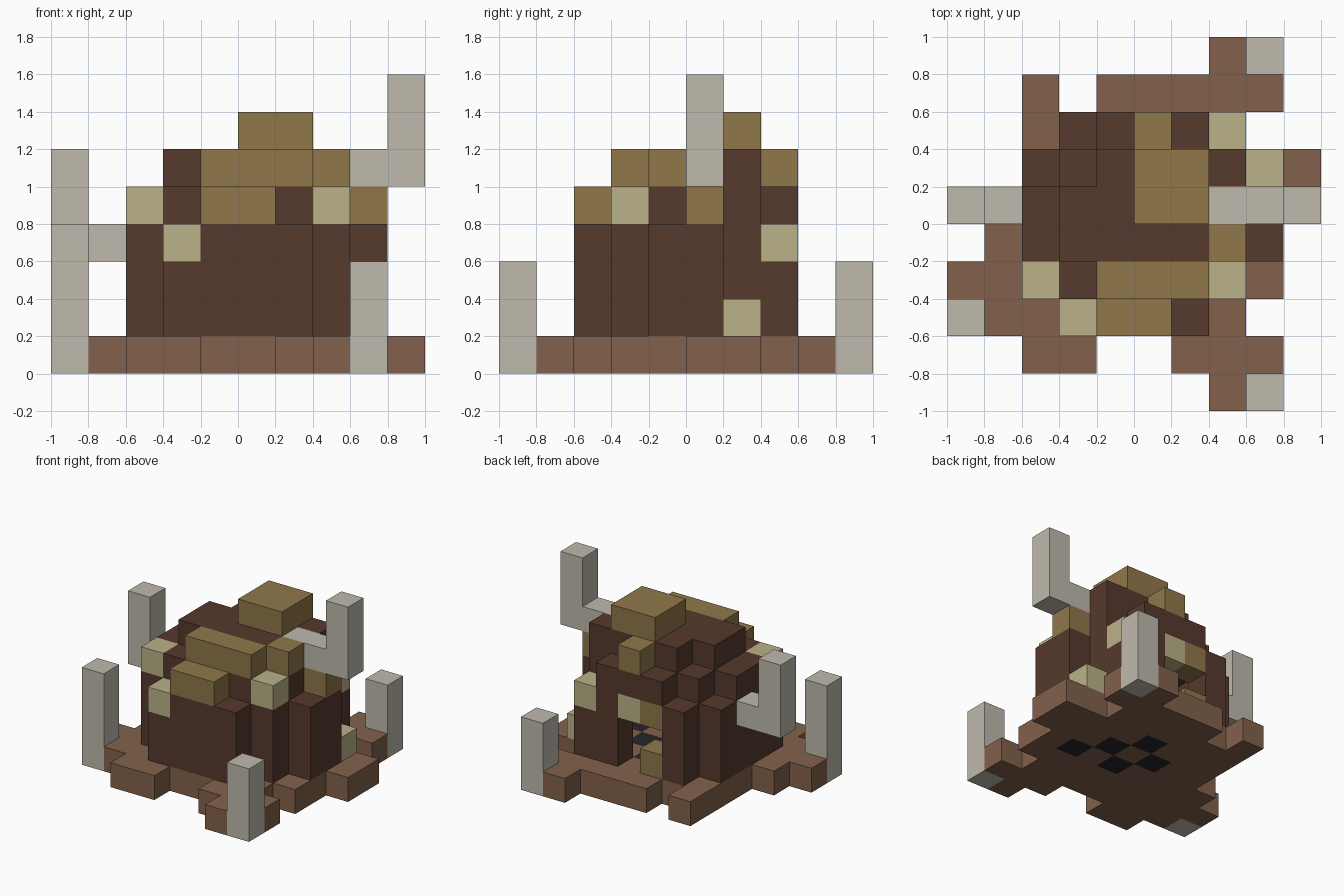
import bpy
import bmesh
from mathutils import Vector

CELL = 0.2
cube = bpy.data.objects.get("Cube")
if cube:
    bpy.data.objects.remove(cube, do_unlink=True)


def material(name, hex_code):
    """Flat material from an sRGB hex colour."""
    srgb = [int(hex_code[i:i + 2], 16) / 255 for i in (0, 2, 4)]
    rgb = [((c + 0.055) / 1.055) ** 2.4 for c in srgb]
    mat = bpy.data.materials.new(name)
    mat.use_nodes = True
    mat.diffuse_color = (*rgb, 1)
    node = next(n for n in mat.node_tree.nodes if n.type == 'BSDF_PRINCIPLED')
    node.inputs["Base Color"].default_value = (*rgb, 1)
    node.inputs["Roughness"].default_value = 0.9
    return mat


earth = material("earth brown", "82614C")
hide = material("dark hide", "563A2D")
bone = material("bone", "BFBAAE")
ochre = material("ochre patch", "90774A")
cream = material("cream patch", "BBB288")
charcoal = material("charcoal", "26262A")

cells = {}   # grid cell -> part name
colours = {}  # part name -> material


def block(part, x0, x1, y0, y1, z0, z1):
    """Fill a box of grid cells with a part; None carves it away."""
    for x in range(x0, x1):
        for y in range(y0, y1):
            for z in range(z0, z1):
                if part:
                    cells[x, y, z] = part
                else:
                    cells.pop((x, y, z), None)


def layer(part, z0, z1, *rects):
    for rect in rects:
        block(part, *rect, z0, z1)


def cube_at(part, x, y, z):
    cells[x, y, z] = part


# Ragged ground slab
colours["ground_slab"] = earth
layer("ground_slab", 0, 1,
      (2, 8, 2, 8), (8, 9, 3, 7), (9, 10, 5, 7), (1, 2, 2, 5), (0, 1, 3, 4),
      (2, 4, 1, 2), (6, 9, 1, 2), (7, 8, 0, 1),
      (2, 3, 8, 9), (4, 9, 8, 9), (7, 8, 9, 10))

# Fire pit ring and a loose coal set into the floor
colours["fire_pit"] = charcoal
for dx, dy in ((1, 0), (-1, 0), (0, 1), (0, -1)):
    cube_at("fire_pit", 5 + dx, 5 + dy, 0)
cube_at("fire_pit", 7, 4, 0)

# Hide walls, stepped roof, hollow room and rear doorway
colours["hut_shell"] = hide
layer("hut_shell", 1, 4, (3, 7, 2, 8), (2, 8, 3, 7), (8, 9, 4, 6), (7, 8, 7, 8))
layer("hut_shell", 4, 5, (3, 7, 3, 7), (2, 8, 4, 6), (7, 8, 6, 7), (4, 7, 7, 8))
layer("hut_shell", 5, 6, (3, 7, 4, 6), (4, 8, 6, 7))
layer(None, 1, 4, (3, 7, 3, 7), (7, 8, 4, 6))
layer(None, 1, 3, (4, 6, 7, 8))

# Ochre patches and roof cap
colours["ochre_patches"] = ochre
colours["roof_cap"] = ochre
layer("roof_cap", 6, 7, (5, 7, 5, 7))
layer("ochre_patches", 5, 6, (4, 7, 3, 4), (7, 8, 4, 5), (5, 6, 7, 8))
layer("ochre_patches", 4, 5, (4, 6, 2, 3), (8, 9, 5, 6))
cube_at("ochre_patches", 4, 7, 3)
cube_at("ochre_patches", 4, 7, 1)

# Cream patches
colours["cream_patches"] = cream
for spot in ((2, 3, 4), (3, 2, 3), (7, 3, 4), (7, 7, 3), (8, 6, 1), (5, 7, 3)):
    cube_at("cream_patches", *spot)

# Upright bone stakes and the two bent tusks on the walls
stakes = {"front_stake": (8, 0, 3), "back_stake": (8, 9, 3), "right_stake": (0, 2, 4)}
for name, (x, y, top) in stakes.items():
    colours[name] = bone
    block(name, x, x + 1, y, y + 1, 0, top)
colours["left_tusk"] = colours["right_tusk"] = bone
block("left_tusk", 7, 10, 5, 6, 5, 6)
block("left_tusk", 9, 10, 5, 6, 6, 8)
block("right_tusk", 0, 2, 5, 6, 3, 4)
block("right_tusk", 0, 1, 5, 6, 4, 6)


def build(part):
    """Skin the exposed sides of a part and merge flat areas."""
    bm = bmesh.new()
    for cell in [c for c, p in cells.items() if p == part]:
        centre = Vector(cell) + Vector((0.5, 0.5, 0.5))
        for axis in range(3):
            for side in (-1, 1):
                n = Vector((0, 0, 0))
                n[axis] = side
                if tuple(int(a + b) for a, b in zip(cell, n)) in cells:
                    continue
                u = Vector((0, 0, 0))
                u[(axis + 1) % 3] = 0.5
                v = n.cross(u)
                mid = centre + n / 2
                corners = (mid - u - v, mid + u - v, mid + u + v, mid - u + v)
                bm.faces.new([bm.verts.new((c - Vector((5, 5, 0))) * CELL)
                              for c in corners])
    bmesh.ops.remove_doubles(bm, verts=bm.verts, dist=0.001)
    bmesh.ops.dissolve_limit(bm, angle_limit=0.01, verts=bm.verts, edges=bm.edges)
    mesh = bpy.data.meshes.new(part)
    bm.to_mesh(mesh)
    bm.free()
    mesh.materials.append(colours[part])
    obj = bpy.data.objects.new(part, mesh)
    bpy.context.collection.objects.link(obj)


for part_name in colours:
    build(part_name)
